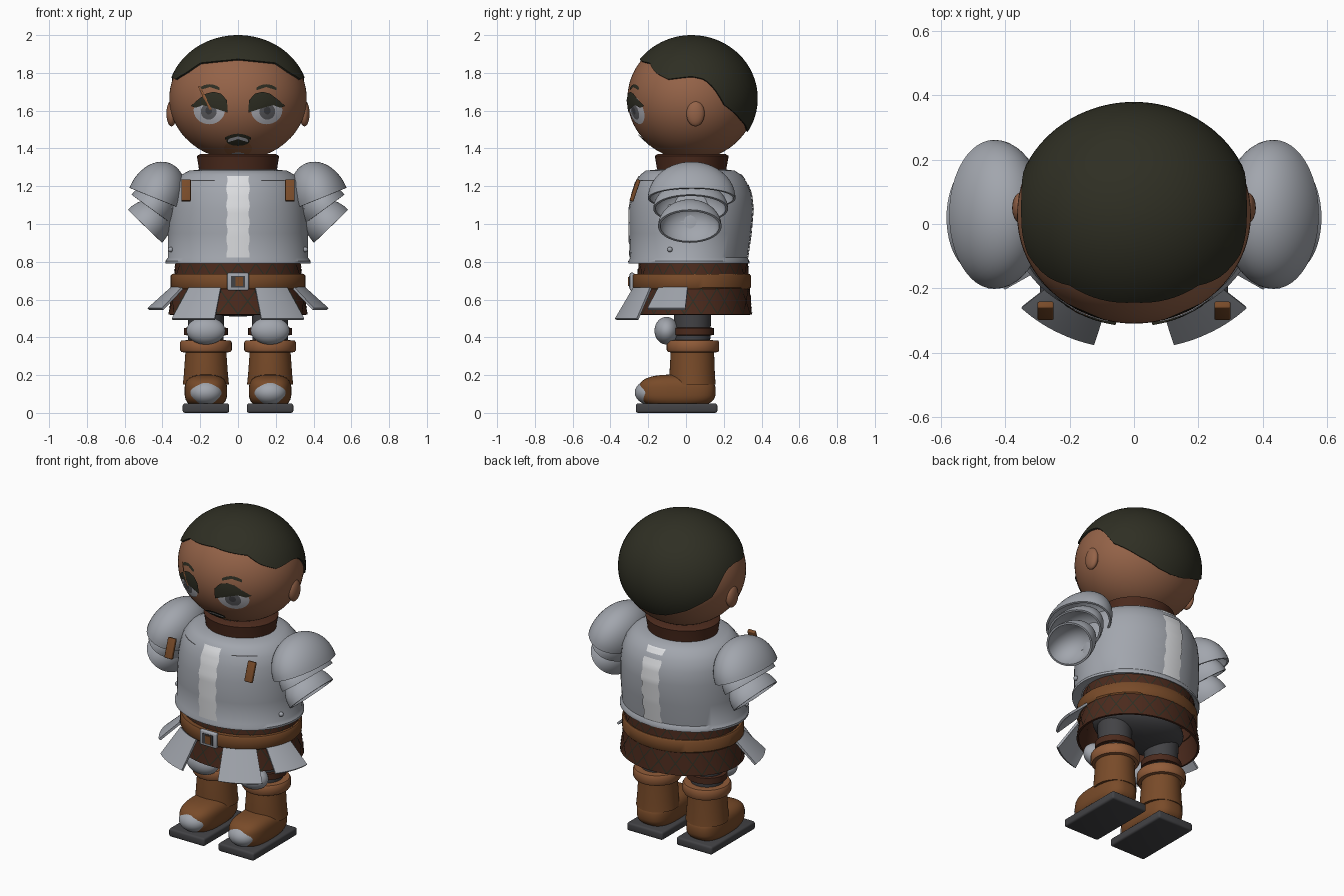
import bpy, bmesh, math
from math import sin, cos, pi, tau, radians

if "Cube" in bpy.data.objects:
    bpy.data.objects.remove(bpy.data.objects["Cube"])

parts = []


def colour(name, r, g, b):
    m = bpy.data.materials.new(name)
    m.use_nodes = True
    m.diffuse_color = (r, g, b, 1)
    m.node_tree.nodes["Principled BSDF"].inputs["Base Color"].default_value = (r, g, b, 1)
    return m


skin = colour("skin", .30, .125, .065)
hair = colour("dark_hair", .028, .028, .017)
steel = colour("steel", .36, .38, .42)
bright = colour("bright_steel", .72, .73, .75)
leather = colour("brown_leather", .19, .07, .022)
tan = colour("tan_leather", .28, .105, .04)
dark = colour("dark_leather", .07, .023, .012)
charcoal = colour("charcoal_cloth", .055, .055, .06)
white = colour("eye_white", .48, .48, .52)
grey = colour("iris_grey", .12, .12, .13)


def finish(name, bm, mat, thick=0):
    bmesh.ops.remove_doubles(bm, verts=bm.verts[:], dist=.00002)
    bmesh.ops.recalc_face_normals(bm, faces=bm.faces[:])
    me = bpy.data.meshes.new(name)
    bm.to_mesh(me)
    bm.free()
    me.materials.append(mat)
    ob = bpy.data.objects.new(name, me)
    bpy.context.collection.objects.link(ob)
    if thick:
        mod = ob.modifiers.new("thickness", 'SOLIDIFY')
        mod.thickness, mod.offset = thick, 0
        bpy.context.view_layer.objects.active = ob
        bpy.ops.object.modifier_apply(modifier=mod.name)
    parts.append(ob)
    return ob


def surf(name, fns, nu, nv, mat, thick=0, cap=False):
    """Grid surfaces from functions of u, v in 0..1, in one object."""
    bm = bmesh.new()
    for fn in fns:
        g = [[bm.verts.new(fn(i / nu, j / nv)) for i in range(nu + 1)] for j in range(nv + 1)]
        for j in range(nv):
            for i in range(nu):
                bm.faces.new((g[j][i], g[j][i + 1], g[j + 1][i + 1], g[j + 1][i]))
        if cap:
            bm.faces.new(g[0][:-1])
            bm.faces.new(g[-1][:-1])
    return finish(name, bm, mat, thick)


def ring_point(row, az, off=0, cx=0):
    rx, front, back, z = row
    return (cx + (rx + off) * sin(az), (front + back) / 2 - ((back - front) / 2 + off) * cos(az), z)


def row_at(rows, z):
    for a, b in zip(rows, rows[1:]):
        if z <= b[3]:
            break
    t = (z - a[3]) / (b[3] - a[3])
    return [p + (q - p) * t for p, q in zip(a, b)]


def lathe(name, rows, mat, cx=0, thick=0, cap=False):
    """Oval sections (half width, front y, back y, z) joined upward."""
    n = len(rows) - 1
    return surf(name, [lambda u, v: ring_point(rows[round(v * n)], u * tau, 0, cx)], 64, n, mat, thick, cap)


def ball(name, loc, rad, mat, power=1, seg=48):
    bm = bmesh.new()
    bmesh.ops.create_uvsphere(bm, u_segments=seg, v_segments=seg // 2, radius=1)
    for v in bm.verts:
        v.co = [c + r * math.copysign(abs(p) ** power, p) for c, r, p in zip(loc, rad, v.co)]
    return finish(name, bm, mat)


def box(name, loc, half, mat, bevel=.008, tilt=0):
    bm = bmesh.new()
    bmesh.ops.create_cube(bm, size=2)
    for v in bm.verts:
        v.co = [r * p for r, p in zip(half, v.co)]
    if bevel:
        bmesh.ops.bevel(bm, geom=bm.edges[:], offset=bevel, segments=3, affect='EDGES', profile=.5)
    ob = finish(name, bm, mat)
    ob.location, ob.rotation_euler.x = loc, tilt
    return ob


# Head, hair cap with a wavy hairline, ears and neck
HC, HR = (0, .03, 1.665), (.364, .34, .325)
ball("head", HC, HR, skin, seg=72)
hairline = [(0, 1.87), (40, 1.85), (53, 1.8), (68, 1.765), (90, 1.78), (102, 1.765),
            (110, 1.72), (120, 1.63), (143, 1.55), (165, 1.5), (180, 1.49)]


def hair_point(u, v):
    az = u * 360
    a = min(az, 360 - az)
    for (p, z0), (q, z1) in zip(hairline, hairline[1:]):
        if a <= q:
            break
    z = z0 + (z1 - z0) * (a - p) / (q - p)
    rx, ry, rz = (r + .005 for r in HR)
    th = v * math.acos((z - HC[2]) / rz)
    return (rx * sin(th) * sin(radians(az)), HC[1] - ry * sin(th) * cos(radians(az)), HC[2] + rz * cos(th))


surf("hair", [hair_point], 90, 24, hair, .01)
lathe("neck", [(.205, -.15, .21, 1.26), (.208, -.155, .215, 1.3), (.218, -.165, .226, 1.36),
               (.20, -.15, .21, 1.37)], dark, cap=True)


# Face details, laid on the head surface
def decal(name, pts, mat, off=.003):
    mx, mz = (sum(c) / len(pts) for c in zip(*pts))

    def fn(u, v):
        px, pz = pts[round(u * len(pts)) % len(pts)]
        x, z = mx + (px - mx) * v, mz + (pz - mz) * v
        s = max(0, 1 - (x / HR[0]) ** 2 - ((z - HC[2]) / HR[2]) ** 2)
        return (x, HC[1] - HR[1] * math.sqrt(s) - off, z)
    surf(name, [fn], len(pts), 5, mat)


def oval(x, z, rx, rz):
    return [(x + rx * cos(i * tau / 28), z + rz * sin(i * tau / 28)) for i in range(28)]


def arc(x, z, w, rise, th):
    top = [(x + w * t / 4, z + rise * (1 - t * t / 16)) for t in range(-4, 5)]
    return top + [(px, pz - th) for px, pz in reversed(top)]


lid = [(.055, 1.59), (.058, 1.655), (.09, 1.69), (.13, 1.7), (.17, 1.69), (.21, 1.66), (.25, 1.625),
       (.225, 1.615), (.19, 1.63), (.15, 1.62), (.10, 1.605)]
for s, side in ((1, "left"), (-1, "right")):
    decal(side + "_eye_white", oval(s * .152, 1.603, .083, .075), white)
    decal(side + "_iris", oval(s * .155, 1.595, .042, .042), grey, .005)
    decal(side + "_pupil", oval(s * .155, 1.6, .018, .02), charcoal, .007)
    decal(side + "_eyelid", [(s * x, z) for x, z in lid], hair, .009)
    decal(side + "_brow", arc(s * .15, 1.722, .053, .018, .014), hair)
    ball(side + "_ear", (s * .352, .05, 1.585), (.027, .048, .068), skin)
decal("scar", [(-.212, 1.728), (-.2, 1.728), (-.17, 1.67), (-.138, 1.607), (-.152, 1.607), (-.185, 1.67)], tan, .0098)
decal("lower_lip", oval(0, 1.4, .074, .045), tan)
decal("mouth", oval(0, 1.44, .062, .026), hair, .005)
decal("teeth", arc(0, 1.447, .052, .016, .014), white, .007)
decal("upper_lip_line", arc(0, 1.458, .068, .02, .011), hair, .009)
decal("chin_mark", arc(0, 1.374, .034, .004, .012), white, .005)

# Breastplate with a bright stripe front and back
chest = [(.33, -.25, .29, .8), (.384, -.305, .335, .79), (.385, -.306, .336, .803), (.371, -.295, .325, .822),
         (.372, -.3, .343, .95), (.366, -.3, .354, 1.08), (.355, -.285, .345, 1.16),
         (.335, -.266, .322, 1.22), (.30, -.242, .292, 1.26), (.26, -.215, .258, 1.282), (.205, -.155, .215, 1.288)]
lathe("breastplate", chest, steel)


def stripe(name, turn, z0, z1):
    def fn(u, v):
        z = z0 + (z1 - z0) * v
        row = row_at(chest[2:], z)
        x = (u - .5) * (.116 + .008 * sin(z * 70))
        return ring_point(row, turn + math.asin(x / row[0]), .005)
    surf(name, [fn], 8, 24, bright)


stripe("front_stripe", 0, .822, 1.255)
stripe("back_stripe", pi, .822, 1.21)
stripe("back_stripe_top", pi, 1.235, 1.265)

# Skirt with a diamond lattice
skirt = [(.362, -.272, .343, .52), (.335, -.25, .328, .7), (.325, -.245, .322, .8)]
lathe("skirt", skirt, dark, thick=.012)


def thread(k, d):
    def fn(u, v):
        az = tau * (k / 22 + d * v * .09) + (u - .5) * .024
        return ring_point(row_at(skirt, .524 + .265 * v), az, .009)
    return fn


surf("skirt_lattice", [thread(k, d) for k in range(22) for d in (-1, 1)], 1, 14, hair)

# Belt and buckle
lathe("belt", [(.33, -.25, .32, .655), (.35, -.28, .337, .656), (.357, -.286, .344, .665), (.357, -.286, .344, .725),
               (.35, -.28, .337, .735), (.32, -.24, .31, .736)], leather)
box("buckle", (0, -.285, .695), (.057, .013, .047), steel)
box("buckle_opening", (0, -.298, .695), (.036, .003, .031), charcoal, 0)
box("buckle_tongue", (.006, -.302, .695), (.02, .004, .024), leather, 0)


# Armour plates, each a curved panel or an open bowl
def panel(name, s, a0, a1, low, mat=steel):
    rows = [(.475, -.385, .42, low), (.352, -.285, .335, .66)]

    def fn(u, v):
        return ring_point(row_at(rows, low + (.66 - low) * v), s * radians(a0 + (a1 - a0) * u))
    surf(name, [fn], 12, 4, mat, .014)


def bowl(name, s, centre, tilt, rad):
    ca, sa = cos(radians(tilt)), sin(radians(tilt))

    def fn(u, v):
        b = v * pi / 2
        x, y, z = rad[0] * cos(u * tau) * cos(b), rad[1] * sin(u * tau) * cos(b), rad[2] * sin(b)
        return (s * (centre[0] + x * ca - z * sa), centre[1] + y, centre[2] + x * sa + z * ca)
    surf(name, [fn], 48, 14, steel, .012)


for s, side in ((1, "left"), (-1, "right")):
    panel(side + "_front_tasset", s, 15, 47, .495)
    panel(side + "_side_tasset", s, 57, 87, .55)
    bowl(side + "_shoulder_dome", s, (.435, .03, 1.135), 22, (.145, .226, .195))
    bowl(side + "_upper_arm_plate", s, (.46, .025, 1.08), 36, (.122, .192, .15))
    bowl(side + "_lower_arm_plate", s, (.493, .02, .988), 44, (.12, .162, .15))
    box(side + "_shoulder_strap", (s * .275, -.27, 1.178), (.025, .011, .06), leather, .005, -.33)
    for z in (.865, 1.09):
        ball(side + "_rivet", (s * .357, -.085, z), (.014, .014, .014), steel, seg=16)
    surf(side + "_chest_seam", [lambda u, v: ring_point(
        row_at(chest[2:], 1.227 + .005 * v), s * radians(22 + 27 * u), .003)], 10, 1, charcoal)

    # Legs and boots
    c = s * .17
    lathe(side + "_leg", [(.092, -.06, .125, .3), (.098, -.065, .137, .62)], charcoal, c, cap=True)
    lathe(side + "_knee_strap", [(.09, -.05, .12, .41), (.116, -.075, .147, .412), (.116, -.075, .147, .45),
                                 (.09, -.05, .12, .452)], dark, c)
    ball(side + "_knee_plate", (c, -.103, .435), (.103, .064, .073), steel)
    lathe(side + "_boot_shaft", [(.122, -.085, .157, .15), (.117, -.088, .153, .2), (.107, -.08, .148, .34)],
          leather, c, cap=True)
    lathe(side + "_boot_cuff", [(.11, -.075, .15, .32), (.13, -.095, .17, .322), (.137, -.102, .176, .333),
                                (.137, -.102, .176, .373), (.13, -.095, .17, .384), (.09, -.06, .12, .385)], tan, c)
    ball(side + "_boot_foot", (c, -.047, .115), (.113, .204, .088), leather, .7)
    ball(side + "_toe_cap", (c, -.188, .108), (.088, .083, .066), steel)
    box(side + "_sole", (c, -.05, .025), (.123, .216, .025), charcoal, .012)

# Hips joining the legs
ball("hips", (0, .035, .61), (.29, .2, .1), charcoal)

# Smooth shading with sharp corners kept
bpy.ops.object.select_all(action='DESELECT')
for ob in parts:
    ob.select_set(True)
bpy.context.view_layer.objects.active = parts[0]
bpy.ops.object.shade_smooth_by_angle(angle=radians(38))
